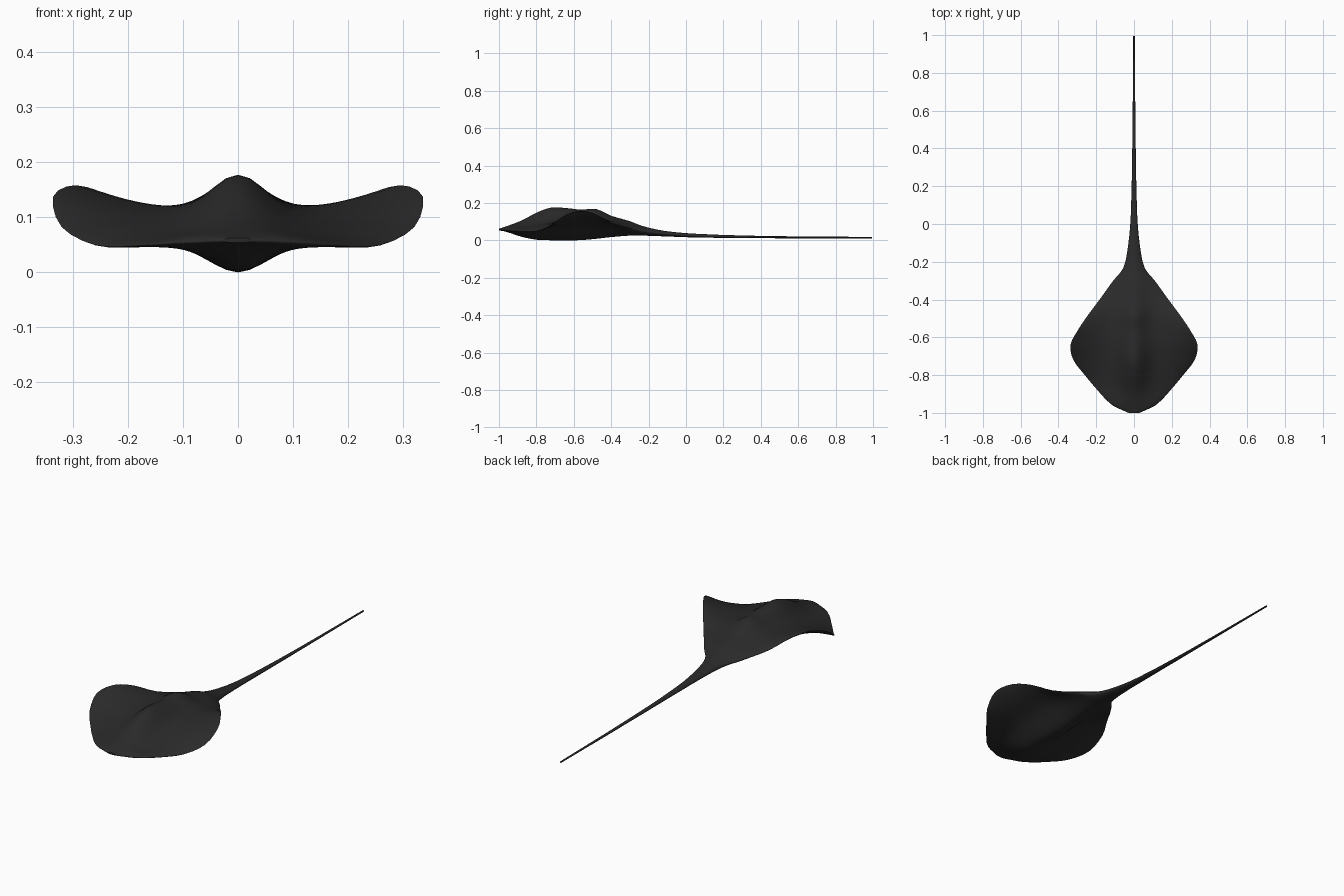
import bpy, bmesh, math

if "Cube" in bpy.data.objects:
    bpy.data.objects.remove(bpy.data.objects["Cube"])

# Key sections: y, half width, edge z, spine z, mid-wing z, belly z
body_keys = [
    (-1.00, .028, .058, .063, .060, .054),
    (-.96, .114, .054, .076, .060, .046),
    (-.88, .193, .048, .106, .062, .020),
    (-.80, .260, .050, .148, .073, .004),
    (-.72, .321, .083, .176, .085, .001),
    (-.64, .336, .138, .173, .096, .000),
    (-.56, .296, .158, .165, .101, .002),
    (-.48, .242, .138, .168, .100, .009),
    (-.40, .182, .094, .132, .092, .018),
    (-.30, .110, .066, .103, .072, .026),
    (-.235, .058, .050, .078, .053, .026),
]
# Tail: y, radius across, centre z, half height
tail_keys = [
    (-.12, .032, .037, .015),
    (.05, .017, .026, .010),
    (.42, .009, .018, .006),
    (.995, .004, .015, .004),
]
keys = body_keys + [(y, w, z, z + h, z, z - h) for y, w, z, h in tail_keys]
HALF = 24      # points across half a surface
RIDGE = .075   # width of the spine bulge
BELLY = .092   # width of the belly bulge
SKIN = .012    # half thickness of the wings
STEPS = 3      # sections between keys


def smooth_sections(keys):
    """Cubic interpolation of the sections, with slopes taken along y."""
    last = len(keys) - 1

    def slope(i, c):
        a, b = keys[max(i - 1, 0)], keys[min(i + 1, last)]
        return (b[c] - a[c]) / (b[0] - a[0])

    for i in range(last):
        p, q = keys[i], keys[i + 1]
        h = q[0] - p[0]
        for k in range(STEPS):
            t = k / STEPS
            s = t * t * (3 - 2 * t)
            yield [p[0] + h * t] + [
                p[c] + (q[c] - p[c]) * s
                + h * slope(i, c) * t * (1 - t) ** 2
                - h * slope(i + 1, c) * t * t * (1 - t)
                for c in range(1, 6)]
    yield keys[-1]


def ring_points(y, w, edge, top, mid, low):
    """Closed cross-section: across the back, then returning under the belly."""
    n = 2 * HALF
    thick = min(SKIN, w * .12)
    pts = []
    for i in range(2 * n):
        u = math.cos(math.pi * i / n)
        r = math.sqrt(max(0, 1 - u * u))
        base = mid + (edge - mid) * abs(u) ** 2.6
        if i <= n:
            bulge = math.exp(-(w * u / RIDGE) ** 2) * r
            z = base + thick * r + (top - mid - thick) * bulge
        else:
            bulge = math.exp(-(w * u / BELLY) ** 2) * r
            z = base - thick * r - (mid - low - thick) * bulge
        pts.append((w * u, y, max(z, 0)))
    return pts


# Body, wings and whip tail as one continuous loft
bm = bmesh.new()
rings = [[bm.verts.new(p) for p in ring_points(*s)] for s in smooth_sections(keys)]
for a, b in zip(rings, rings[1:]):
    for i in range(len(a)):
        j = (i + 1) % len(a)
        bm.faces.new((a[i], a[j], b[j], b[i]))
bm.faces.new(rings[0])
bm.faces.new(rings[-1])
bmesh.ops.recalc_face_normals(bm, faces=bm.faces)

mesh = bpy.data.meshes.new("ray_body")
bm.to_mesh(mesh)
bm.free()
body = bpy.data.objects.new("ray_body", mesh)
bpy.context.collection.objects.link(body)

# Single charcoal skin colour
skin_mat = bpy.data.materials.new("charcoal_skin")
skin_mat.diffuse_color = (.023, .023, .023, 1)
skin_mat.use_nodes = True
skin_mat.node_tree.nodes["Principled BSDF"].inputs["Base Color"].default_value = skin_mat.diffuse_color
mesh.materials.append(skin_mat)

bpy.context.view_layer.objects.active = body
body.select_set(True)
bpy.ops.object.shade_smooth_by_angle(angle=math.radians(60))
